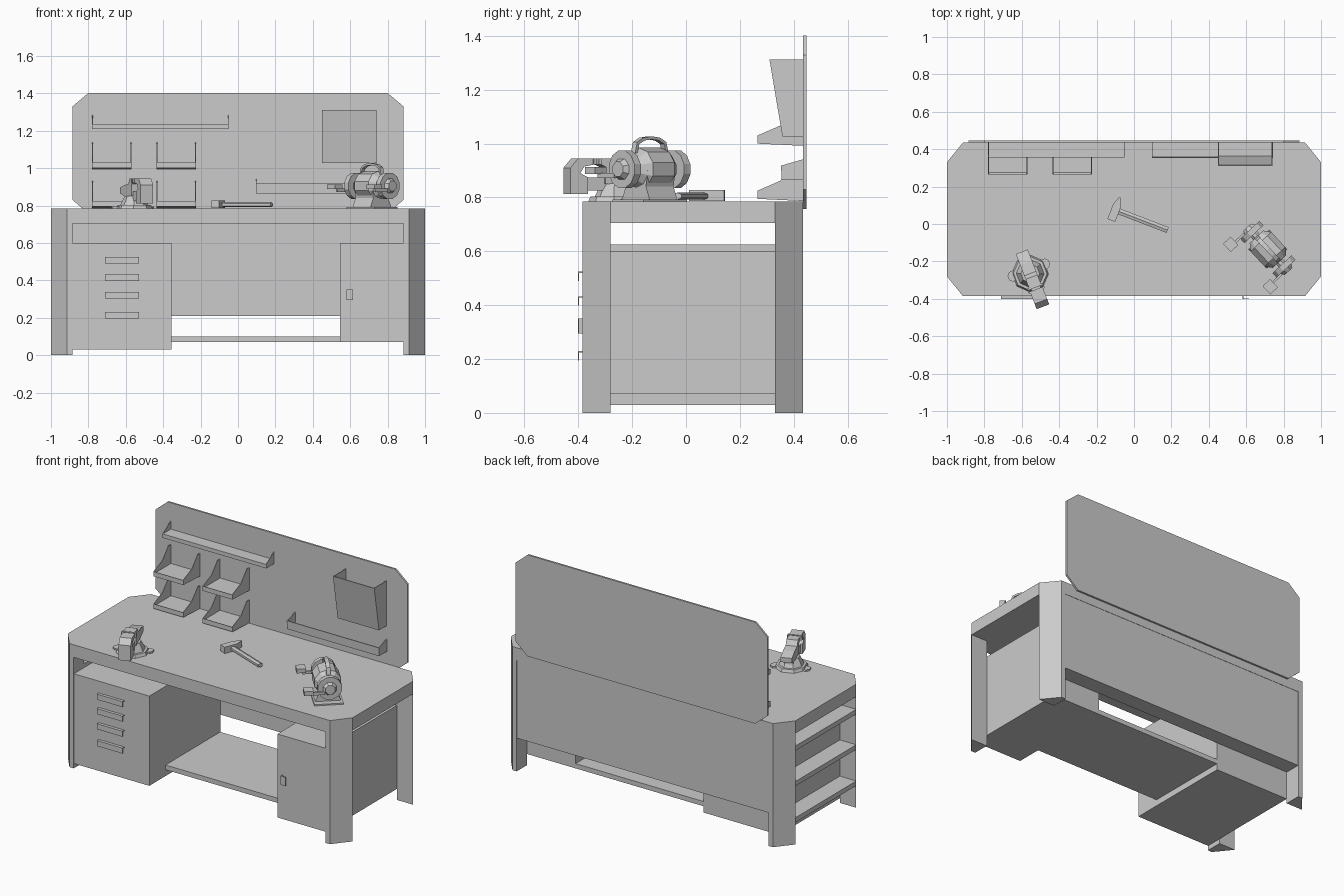
import bpy, bmesh
from math import pi, cos, sin, radians
from mathutils import Matrix, Vector

if "Cube" in bpy.data.objects:
    bpy.data.objects.remove(bpy.data.objects["Cube"])

I = Matrix.Identity(4)


def prism(name, pts, axis, a, b, m=I):
    """Extrude a 2D profile from a to b. Axis x: pts=(y,z), y: pts=(x,z), z: pts=(x,y)."""
    place = {'x': lambda p, t: (t, p[0], p[1]),
             'y': lambda p, t: (p[0], t, p[1]),
             'z': lambda p, t: (p[0], p[1], t)}[axis]
    bm = bmesh.new()
    lo = [bm.verts.new(place(p, a)) for p in pts]
    hi = [bm.verts.new(place(p, b)) for p in pts]
    bm.faces.new(lo)
    bm.faces.new(hi)
    n = len(pts)
    for i in range(n):
        bm.faces.new((lo[i], lo[(i + 1) % n], hi[(i + 1) % n], hi[i]))
    bmesh.ops.recalc_face_normals(bm, faces=bm.faces)
    return finish(name, bm, m)


def finish(name, bm, m=I):
    bm.transform(m)
    me = bpy.data.meshes.new(name)
    bm.to_mesh(me)
    bm.free()
    ob = bpy.data.objects.new(name, me)
    bpy.context.collection.objects.link(ob)
    return ob


def box(name, x0, x1, y0, y1, z0, z1, m=I):
    return prism(name, [(x0, y0), (x1, y0), (x1, y1), (x0, y1)], 'z', z0, z1, m)


def frustum(name, n, r1, r2, depth, m):
    bm = bmesh.new()
    bmesh.ops.create_cone(bm, cap_ends=True, segments=n, radius1=r1, radius2=r2, depth=depth,
                          matrix=Matrix.Rotation(pi / n, 4, 'Z'))
    return finish(name, bm, m)


# bench top and four corner legs
def oct_rect(hx, hz, ax, az, cx, cz):
    return [(cx + x, cz + z) for x, z in ((-ax, -hz), (ax, -hz), (hx, -az), (hx, az),
                                         (ax, hz), (-ax, hz), (-hx, az), (-hx, -az))]


prism("bench_top", oct_rect(1, .41, .915, .305, 0, .025), 'z', .705, .785)
for sx in (-1, 1):
    for sy in (-1, 1):
        leg = [(.885, .41), (.915, .41), (1, .305), (.885, .305)]
        prism("leg", [(sx * x, .025 + sy * y) for x, y in leg], 'z', 0, .705)

# cabinets, back panel, shelves
box("drawer_cabinet", -.885, -.355, -.383, .33, .03, .6)
box("door_cabinet", .545, .885, -.383, .33, .07, .6)
box("back_panel", -.885, .885, .33, .433, .21, .705)
box("lower_shelf", -.355, .545, -.22, .33, .07, .1)
for z in (.14, .37, .595):
    box("side_shelf", -1, -.885, -.28, .33, z, z + .03)

# handles
for z in (.195, .302, .398, .49):
    prism("drawer_handle", [(-.383, z + .035), (-.402, z + .035), (-.402, z), (-.397, z),
                            (-.397, z + .03), (-.383, z + .03)], 'x', -.71, -.53)
prism("door_handle", [(.58, -.383), (.58, -.402), (.615, -.402), (.615, -.397),
                      (.586, -.397), (.586, -.383)], 'z', .295, .35)

# tool board
prism("back_board", oct_rect(.885, .322, .8, .25, 0, 1.08), 'y', .435, .447)

# wall rail with triangular ends
box("rail_shelf", -.78, -.05, .355, .435, 1.21, 1.235)
for x in (-.78, -.054):
    prism("rail_end", [(.355, 1.21), (.435, 1.21), (.435, 1.285), (.355, 1.236)], 'x', x, x + .004)

# storage bins
for x in (-.78, -.435):
    for z in (.787, .992):
        prism("bin_floor", [(.265, z + .008), (.435, z), (.435, z + .025), (.275, z + .025),
                            (.265, z + .038)], 'x', x, x + .21)
        for s in (x, x + .206):
            prism("bin_side", [(.265, z + .008), (.435, z), (.435, z + .145), (.41, z + .145),
                               (.35, z + .075), (.265, z + .038)], 'x', s, s + .004)

# long tray and document pouch, both open at the top
for name, x0, x1, fb, ft, z0, zf, zb in (("tray", .095, .742, .355, .353, .865, .918, .942),
                                         ("pouch", .45, .74, .358, .31, 1.027, 1.312, 1.312)):
    box(name + "_floor", x0, x1, fb, .435, z0, z0 + .006)
    prism(name + "_front", [(fb, z0), (fb + .006, z0), (ft + .006, zf), (ft, zf)], 'x', x0, x1)
    for s in (x0, x1 - .005):
        prism(name + "_side", [(fb, z0), (.435, z0), (.435, zb), (ft, zf)], 'x', s, s + .005)

# bench grinder
G = Matrix.Translation((.716, -.135, 0)) @ Matrix.Rotation(radians(-47), 4, 'Z')
RX = Matrix.Rotation(pi / 2, 4, 'Y')


def on_axis(x, flip=1):
    return G @ Matrix.Translation((x, 0, .905)) @ (RX if flip > 0 else RX.inverted())


box("grinder_base", -.11, .11, -.085, .085, .785, .793, G)
prism("grinder_pedestal", [(-.075, .793), (.075, .793), (.055, .84), (.065, .9), (-.065, .9), (-.055, .84)],
      'x', -.07, .07, G)
frustum("grinder_motor", 10, .08, .08, .11, on_axis(0))
for s in (-1, 1):
    frustum("motor_cap", 10, .08, .052, .035, on_axis(s * .0725, s))
    frustum("wheel_shaft", 8, .025, .025, .03, on_axis(s * .1, s))
    frustum("grinding_wheel", 12, .072, .072, .032, on_axis(s * .126, s))
    frustum("wheel_hub", 8, .042, .03, .02, on_axis(s * .152, s))
    box("rest_plate", s * .155 - .03, s * .155 + .03, -.155, -.1, .888, .914, G)
    box("rest_arm", s * .147 - .006, s * .147 + .006, -.12, -.03, .872, .89, G)
# grinder carry handle, an arched strip
outer = [(.085 * cos(t * pi / 6), .965 + .062 * sin(t * pi / 6) ** .6) for t in range(7)]
inner = [(x * .86, .965 + (z - .965) * .82) for x, z in reversed(outer)]
prism("grinder_handle", outer + inner, 'y', -.012, .012, G)

# bench vise
V = Matrix.Translation((-.555, -.265, 0)) @ Matrix.Rotation(radians(21), 4, 'Z')
T = Matrix.Translation
frustum("vise_base", 8, .098, .09, .018, V @ T((0, 0, .794)))
for s in (-1, 1):
    frustum("vise_lug", 8, .03, .03, .01, V @ T((s * .09, .02, .79)))
frustum("vise_pedestal", 8, .075, .05, .05, V @ T((0, 0, .827)))
prism("vise_body", [(.125, .865), (.125, .895), (.06, .91), (0, .915), (-.02, .945), (-.075, .945),
                    (-.075, .925), (-.05, .915), (-.05, .85), (.05, .85)], 'x', -.034, .034, V)
box("vise_slide", -.025, .025, -.17, .06, .825, .875, V)
prism("vise_front_jaw", [(-.19, .812), (-.19, .91), (-.16, .944), (-.098, .944), (-.098, .922),
                         (-.135, .915), (-.15, .89), (-.12, .875), (-.12, .812)], 'x', -.036, .036, V)
for y in (-.1, -.08):
    box("jaw_plate", -.045, .045, y, y + .01, .922, .944, V)

# hammer lying on the bench
H = Matrix.Translation((-.1, .075, 0)) @ Matrix.Rotation(radians(-21), 4, 'Z')
prism("hammer_head", [(-.022, -.06), (.022, -.06), (.022, .025), (.002, .072), (-.006, .072), (-.022, .025)],
      'z', .787, .827, H)
prism("hammer_handle", [(-.016, .798), (0, .792), (.016, .798), (.016, .812), (0, .818), (-.016, .812)],
      'x', .02, .3, H)
